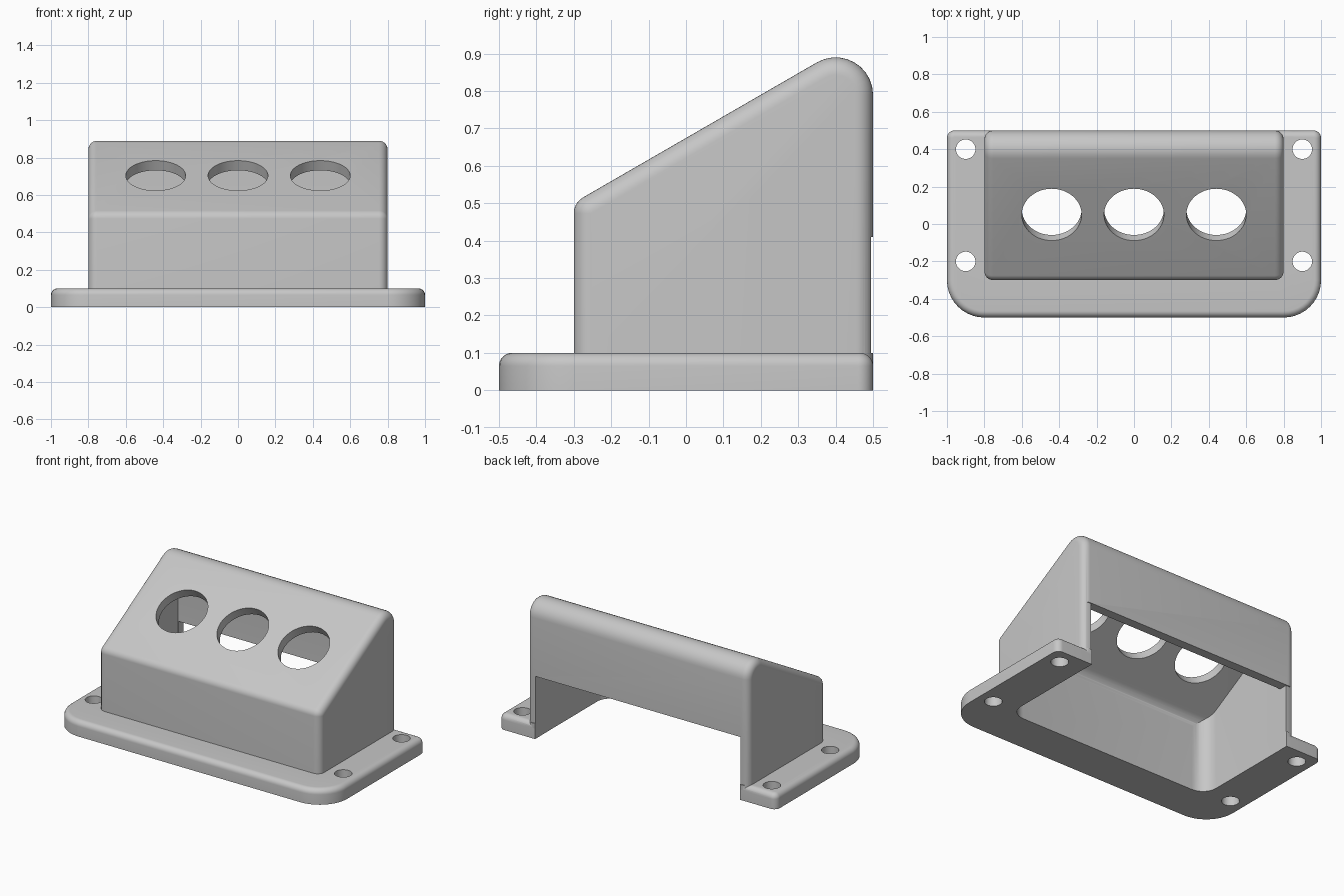
import bpy, bmesh, math
from mathutils import Vector, Matrix

if "Cube" in bpy.data.objects:
    bpy.data.objects.remove(bpy.data.objects["Cube"], do_unlink=True)

grey = bpy.data.materials.new("plain grey")
grey.use_nodes = True
colour = (0.57, 0.57, 0.57, 1)
grey.diffuse_color = colour
grey.node_tree.nodes["Principled BSDF"].inputs["Base Color"].default_value = colour

WALL = 0.06
TILT = math.radians(30)
SLOPE = math.tan(TILT)
RIDGE = 0.6745  # height of the sloping face at y = 0


def outline(corners, radii, inset=0, steps=10):
    """Convex counter-clockwise polygon with filleted corners, moved inward by inset."""
    pts = []
    for i, (c, r) in enumerate(zip(corners, radii)):
        c = Vector(c)
        a = (Vector(corners[i - 1]) - c).normalized()
        b = (Vector(corners[(i + 1) % len(corners)]) - c).normalized()
        if r == 0:
            pts.append(c)
            continue
        half = a.angle(b) / 2
        centre = c + (a + b).normalized() * r / math.sin(half)
        start = math.atan2(a.x, -a.y)  # outward normal of the incoming edge
        turn = math.pi - 2 * half
        for k in range(steps + 1):
            t = start + turn * k / steps
            pts.append(centre + Vector((math.cos(t), math.sin(t))) * (r - inset))
    return pts


def finish(name, bm):
    mesh = bpy.data.meshes.new(name)
    bm.to_mesh(mesh)
    bm.free()
    mesh.materials.append(grey)
    obj = bpy.data.objects.new(name, mesh)
    bpy.context.collection.objects.link(obj)
    return obj


def loft(name, corners, radii, sections, axis):
    """Solid through (inset, position) sections along the x or z axis."""
    bm = bmesh.new()
    rings = []
    for inset, h in sections:
        ring = outline(corners, radii, inset)
        rings.append([bm.verts.new((h, *p) if axis == "x" else (*p, h)) for p in ring])
    for lower, upper in zip(rings, rings[1:]):
        for i in range(len(lower)):
            bm.faces.new((lower[i - 1], lower[i], upper[i], upper[i - 1]))
    bm.faces.new(rings[0])
    bm.faces.new(rings[-1])
    bmesh.ops.recalc_face_normals(bm, faces=bm.faces)
    return finish(name, bm)


def box(name, low, high):
    bm = bmesh.new()
    low, high = Vector(low), Vector(high)
    bmesh.ops.create_cube(bm, size=1, matrix=Matrix.Translation((low + high) / 2)
                          @ Matrix.Diagonal((*(high - low), 1)))
    return finish(name, bm)


def cylinder(name, place, radius, depth, tilt=0):
    bm = bmesh.new()
    bmesh.ops.create_cone(bm, cap_ends=True, segments=64, radius1=radius, radius2=radius, depth=depth,
                          matrix=Matrix.Translation(place) @ Matrix.Rotation(tilt, 4, "X"))
    return finish(name, bm)


def combine(target, tool, operation):
    mod = target.modifiers.new(operation.lower(), "BOOLEAN")
    mod.operation = operation
    mod.solver = "EXACT"
    mod.object = tool
    bpy.context.view_layer.objects.active = target
    bpy.context.view_layer.update()
    bpy.ops.object.modifier_apply(modifier=mod.name)
    bpy.data.objects.remove(tool, do_unlink=True)


def rounding(radius, edge, steps=8):
    """Quarter-round sections that end at the given position."""
    return [(radius * (1 - math.cos(t)), edge - radius + radius * math.sin(t))
            for t in (math.pi / 2 * k / steps for k in range(steps + 1))]


def side_profile(front, back, bottom, drop):
    def top(y):
        return RIDGE - drop + SLOPE * y
    return [(front, bottom), (back, bottom), (back, top(back)), (front, top(front))]


# Mounting flange with large front corners and a rounded top edge
flange = [(-1, -0.5), (1, -0.5), (1, 0.5), (-1, 0.5)]
body = loft("sloped_housing", flange, [0.2, 0.2, 0.04, 0.04],
            [(0, 0)] + rounding(0.035, 0.1), "z")

# Sloped housing with rounded ends
end = rounding(0.047, 0.8)
housing = loft("housing", side_profile(-0.3, 0.5, 0.02, 0), [0.05, 0.05, 0.1, 0.05],
               [(d, -x) for d, x in reversed(end)] + end, "x")
combine(body, housing, "UNION")

# Hollow interior, open below
inner = 0.8 - WALL
cavity = loft("cavity", side_profile(WALL - 0.3, 0.5 - WALL, -0.1, WALL / math.cos(TILT)),
              [0, 0, 0.04, 0.08], [(0, -1), (0, 1)], "x")
plan = loft("cavity_plan",
            [(-inner, WALL - 0.3), (inner, WALL - 0.3), (inner, 0.7), (-inner, 0.7)],
            [0.1, 0.1, 0, 0], [(0, -0.2), (0, 1)], "z")
combine(cavity, plan, "INTERSECT")
combine(body, cavity, "DIFFERENCE")

# Rear opening beneath the back panel, and trimmed wall ends
gap = inner - 0.001
combine(body, box("rear_opening", (-gap, 0.3, -0.2), (gap, 0.7, 0.41)), "DIFFERENCE")
combine(body, box("wall_trim", (-0.9, 0.494, 0.1), (0.9, 0.7, 0.41)), "DIFFERENCE")

# Three round openings square to the slope
for x in (-0.44, 0, 0.44):
    y = 0.05
    combine(body, cylinder("round_opening", (x, y, RIDGE + SLOPE * y), 0.16, 0.4, TILT),
            "DIFFERENCE")

# Four screw holes
for x in (-0.9, 0.9):
    for y in (-0.2, 0.4):
        combine(body, cylinder("screw_hole", (x, y, 0.05), 0.052, 0.4), "DIFFERENCE")

bpy.ops.object.select_all(action="DESELECT")
body.select_set(True)
bpy.context.view_layer.objects.active = body
bpy.ops.object.shade_smooth_by_angle(angle=math.radians(30))
